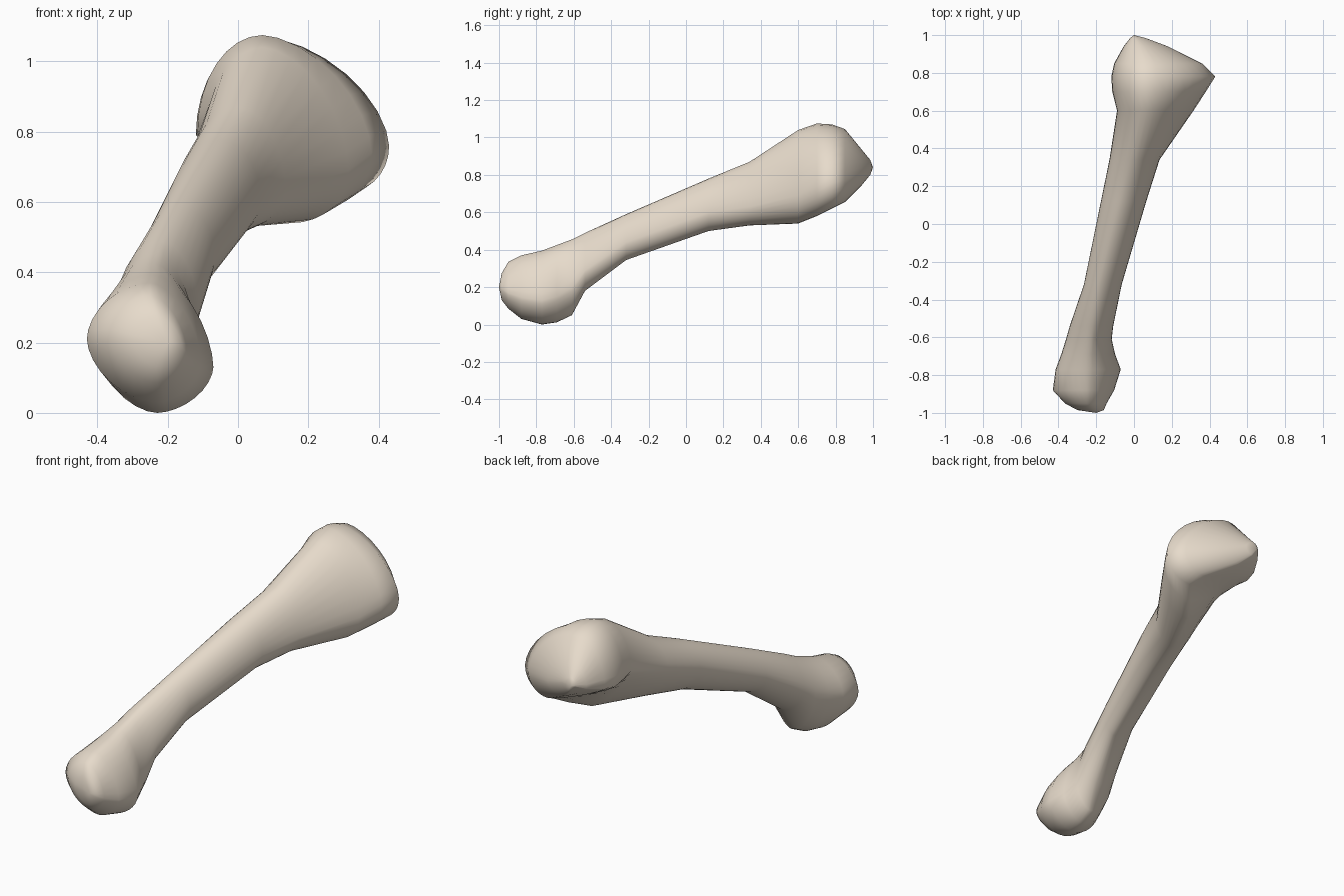
import bpy, bmesh, math

if "Cube" in bpy.data.objects:
    bpy.data.objects.remove(bpy.data.objects["Cube"])

SIDES = 32

# Cross-sections along the bone:
# y, left (x, z), right (x, z), bottom (x, z), top (x, z)
SECTIONS = [
    (-0.985, -0.30, .21, -0.16, .19, -0.22, .13, -0.23, .275),
    (-0.95, -0.365, .22, -0.145, .17, -0.23, .085, -0.25, .335),
    (-0.88, -0.43, .21, -0.105, .145, -0.23, .03, -0.25, .37),
    (-0.77, -0.415, .22, -0.07, .13, -0.23, .0, -0.245, .395),
    (-0.69, -0.385, .25, -0.10, .15, -0.225, .012, -0.24, .425),
    (-0.61, -0.36, .28, -0.118, .20, -0.215, .05, -0.23, .455),
    (-0.54, -0.34, .33, -0.11, .29, -0.20, .18, -0.22, .49),
    (-0.32, -0.265, .46, -0.065, .44, -0.13, .345, -0.175, .59),
    (0.12, -0.175, .65, 0.065, .60, -0.03, .50, -0.06, .78),
    (0.34, -0.13, .72, 0.135, .63, 0.03, .53, 0.0, .87),
    (0.60, -0.09, .80, 0.315, .69, 0.15, .54, 0.07, 1.04),
    (0.70, -0.115, .80, 0.38, .74, 0.22, .58, 0.07, 1.075),
    (0.78, -0.12, .79, 0.43, .76, 0.28, .62, 0.07, 1.07),
    (0.85, -0.105, .80, 0.36, .77, 0.24, .655, 0.07, 1.045),
    (0.94, -0.055, .82, 0.18, .80, 0.08, .745, 0.04, .935),
    (0.985, -0.02, .84, 0.06, .84, 0.02, .80, 0.01, .88),
]
FRONT_TIP = (-0.20, -1.0, 0.20)
BACK_TIP = (0.0, 1.0, 0.84)

# Flatness of the upper right, upper left, lower left, lower right arcs
# (1 is a round arc, 2 is a straight line)
HEAD = (1.2, 1.1, 1.15, 1.15)
SHAFT = (1.0, 1.1, 1.1, 1.1)
BASE = (1.2, 1.0, 1.7, 0.95)


def flatness(y, quadrant):
    """Blend the arc style from the head through the shaft to the base."""
    t = min(max((y + 0.65) / 0.3, 0), 1)
    u = min(max((y - 0.2) / 0.5, 0), 1)
    h, s, b = HEAD[quadrant], SHAFT[quadrant], BASE[quadrant]
    return h + (s - h) * t + (b - s) * u


def ring_points(y, xl, zl, xr, zr, xb, zb, xt, zt):
    """Closed outline of four quarter arcs joining the extreme points."""
    pts = []
    for i in range(SIDES):
        a = 2 * math.pi * i / SIDES
        c, s = math.cos(a), math.sin(a)
        side_x, side_z = (xr, zr) if c >= 0 else (xl, zl)
        end_x, end_z = (xt, zt) if s >= 0 else (xb, zb)
        power = flatness(y, 4 * i // SIDES)
        c, s = abs(c) ** power, abs(s) ** power
        pts.append((end_x + (side_x - end_x) * c, y, side_z + (end_z - side_z) * s))
    return pts


# Bone: rounded head, slim shaft and flared base in one skin
bm = bmesh.new()
rings = [[bm.verts.new(p) for p in ring_points(*sec)] for sec in SECTIONS]
for a, b in zip(rings, rings[1:]):
    for i in range(SIDES):
        j = (i + 1) % SIDES
        bm.faces.new((a[i], a[j], b[j], b[i]))

# Closing tips at both ends
for ring, tip in ((rings[0], FRONT_TIP), (rings[-1], BACK_TIP)):
    v = bm.verts.new(tip)
    for i in range(SIDES):
        bm.faces.new((ring[i], ring[(i + 1) % SIDES], v))
bmesh.ops.recalc_face_normals(bm, faces=bm.faces[:])

mesh = bpy.data.meshes.new("foot_bone")
bm.to_mesh(mesh)
bm.free()
bone = bpy.data.objects.new("foot_bone", mesh)
bpy.context.collection.objects.link(bone)
for poly in mesh.polygons:
    poly.use_smooth = True

# Bone colour
ivory = bpy.data.materials.new("ivory")
ivory.diffuse_color = (0.80, 0.71, 0.60, 1)
ivory.use_nodes = True
ivory.node_tree.nodes["Principled BSDF"].inputs["Base Color"].default_value = ivory.diffuse_color
mesh.materials.append(ivory)
